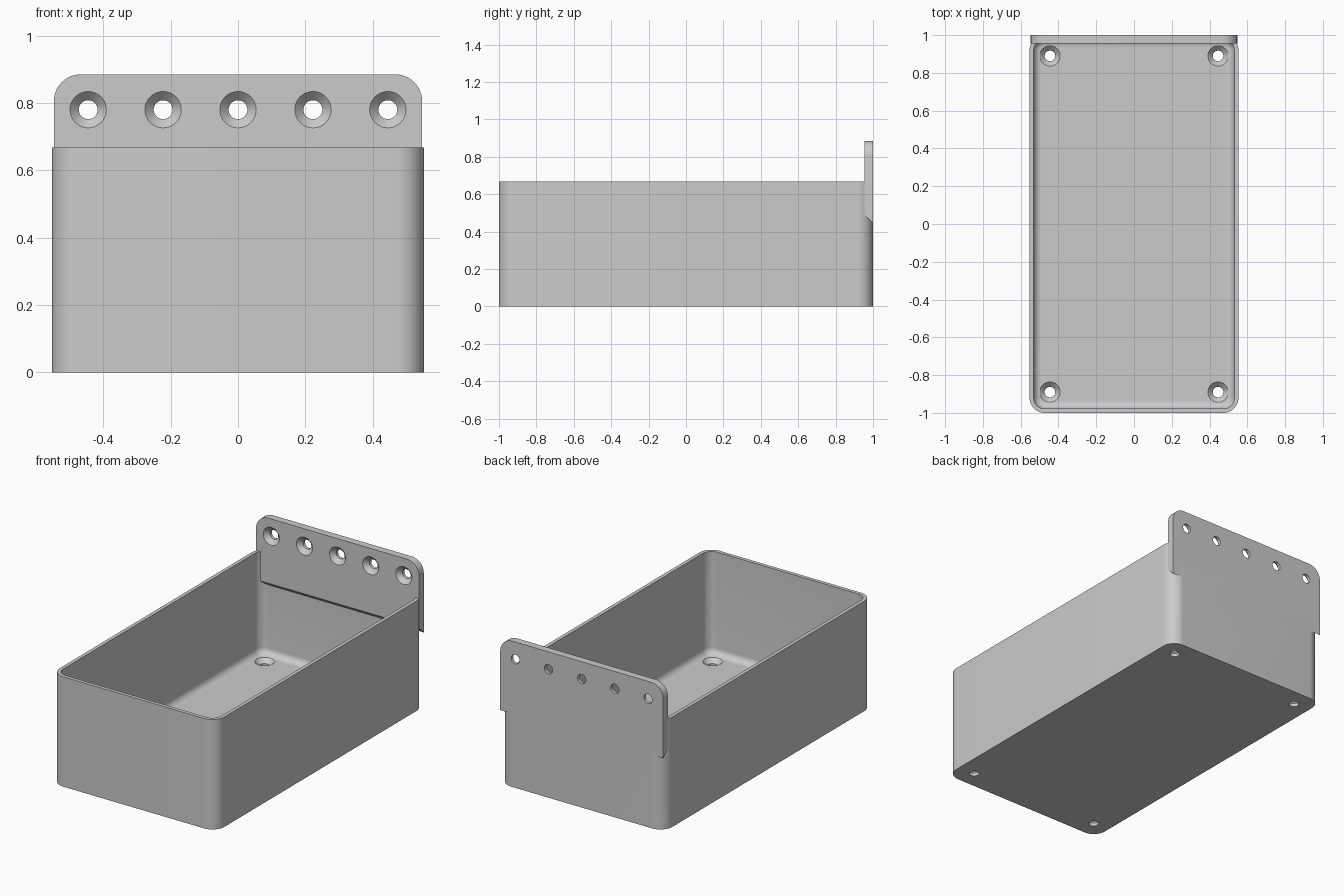
import bpy, bmesh
from math import pi, cos, sin, radians
from mathutils import Matrix

if "Cube" in bpy.data.objects:
    bpy.data.objects.remove(bpy.data.objects["Cube"], do_unlink=True)

# Main sizes
HALF_X, HALF_Y, HEIGHT = 0.553, 1.0, 0.667
CORNER, WALL, FLOOR, FILLET = 0.08, 0.022, 0.045, 0.04
PLATE_X, PLATE_FRONT, PLATE_LOW, PLATE_TOP = 0.547, 0.955, 0.445, 0.885
HOLE, SINK = 0.028, 0.054

grey = bpy.data.materials.new("light grey")
grey.use_nodes = True
grey.diffuse_color = (0.6, 0.6, 0.6, 1)
grey.node_tree.nodes["Principled BSDF"].inputs["Base Color"].default_value = grey.diffuse_color


def rounded_rect(hx, hy, r, steps=12):
    """Outline of a rectangle with four round corners."""
    points = []
    for i, (sx, sy) in enumerate([(1, 1), (-1, 1), (-1, -1), (1, -1)]):
        for k in range(steps + 1):
            a = (i + k / steps) * pi / 2
            points.append((sx * (hx - r) + r * cos(a), sy * (hy - r) + r * sin(a)))
    return points


def loft(name, rings):
    """Closed solid through rings that share one point count."""
    bm = bmesh.new()
    loops = [[bm.verts.new(p) for p in ring] for ring in rings]
    for low, high in zip(loops, loops[1:]):
        for i in range(len(low)):
            j = (i + 1) % len(low)
            bm.faces.new((low[i], low[j], high[j], high[i]))
    bm.faces.new(loops[0])
    bm.faces.new(loops[-1])
    bmesh.ops.recalc_face_normals(bm, faces=bm.faces[:])
    mesh = bpy.data.meshes.new(name)
    bm.to_mesh(mesh)
    bm.free()
    mesh.materials.append(grey)
    obj = bpy.data.objects.new(name, mesh)
    bpy.context.collection.objects.link(obj)
    return obj


def combine(target, other, operation):
    """Apply a boolean and discard the second solid."""
    mod = target.modifiers.new("combine", 'BOOLEAN')
    mod.operation, mod.object, mod.solver = operation, other, 'EXACT'
    bpy.context.view_layer.objects.active = target
    bpy.ops.object.modifier_apply(modifier=mod.name)
    bpy.data.objects.remove(other, do_unlink=True)


def countersink(target, matrix, depth):
    """Screw hole along local z: cone opening at z = 0, bore going down."""
    cone = SINK - HOLE
    rings = []
    for r, z in [(HOLE, -depth - 0.05), (HOLE, -cone), (SINK, 0), (SINK, 0.03)]:
        rings.append([(r * cos(a), r * sin(a), z) for a in [k * pi / 20 for k in range(40)]])
    cutter = loft("hole_cutter", rings)
    cutter.data.transform(matrix)
    combine(target, cutter, 'DIFFERENCE')


# Outer tub
outline = rounded_rect(HALF_X, HALF_Y, CORNER)
bin_body = loft("storage_bin", [[(x, y, z) for x, y in outline] for z in (0, HEIGHT)])

# Hollow with a filleted floor
rings = []
for k in range(9):
    a = k / 8 * pi / 2
    inset = WALL + FILLET * (1 - sin(a))
    z = FLOOR + FILLET * (1 - cos(a))
    rings.append([(x, y, z) for x, y in
                  rounded_rect(HALF_X - inset, HALF_Y - inset, CORNER - inset)])
rings.append([(x, y, HEIGHT + 0.1) for x, y, z in rings[-1]])
combine(bin_body, loft("hollow_cutter", rings), 'DIFFERENCE')

# Mounting plate: round top corners, sloped lower edge
top_arc = []
for start, side in ((0, 1), (pi / 2, -1)):
    for k in range(13):
        a = start + k / 12 * pi / 2
        top_arc.append((side * (PLATE_X - CORNER) + CORNER * cos(a),
                        PLATE_TOP - CORNER + CORNER * sin(a)))
plate_rings = []
for y, low in ((PLATE_FRONT, PLATE_LOW + 0.045), (HALF_Y, PLATE_LOW)):
    shape = top_arc + [(-PLATE_X, low), (PLATE_X, low)]
    plate_rings.append([(x, y, z) for x, z in shape])
combine(bin_body, loft("mounting_plate", plate_rings), 'UNION')

# Five plate holes, opening to the front
for i in range(-2, 3):
    place = Matrix.Translation((i * 0.2225, PLATE_FRONT, 0.78)) @ Matrix.Rotation(pi / 2, 4, 'X')
    countersink(bin_body, place, HALF_Y - PLATE_FRONT)

# Four floor holes, opening upward
for sx in (-1, 1):
    for sy in (-1, 1):
        countersink(bin_body, Matrix.Translation((sx * 0.445, sy * 0.89, FLOOR)), FLOOR)

# Smooth the round parts, keep edges crisp
bpy.ops.object.select_all(action='DESELECT')
bin_body.select_set(True)
bpy.context.view_layer.objects.active = bin_body
bpy.ops.object.shade_smooth_by_angle(angle=radians(30))
